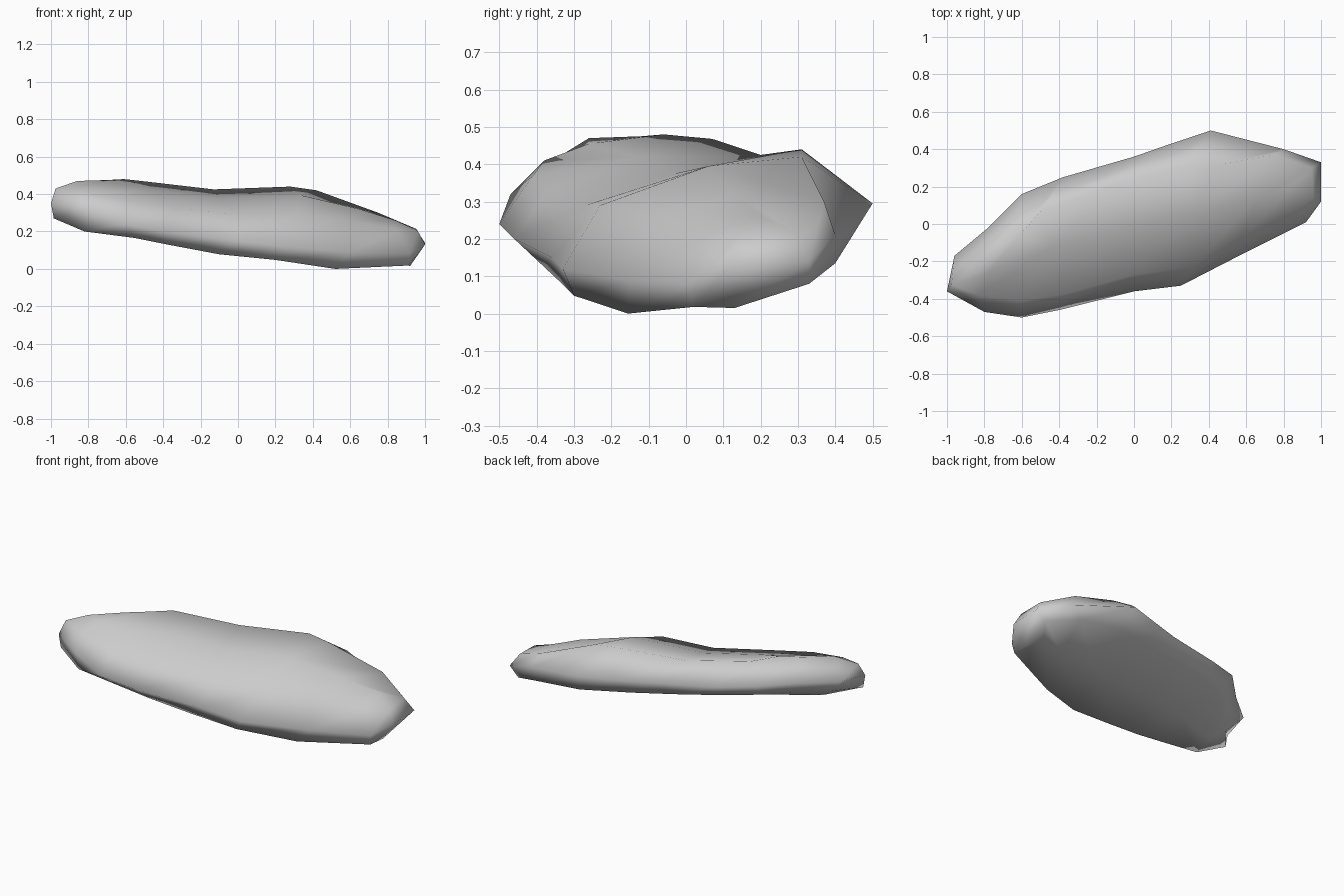
import bpy, bmesh

# Widest outline of the slab, counter-clockwise from the left tip
rim = [(-1, -.36, .35), (-.8, -.47, .32), (-.6, -.5, .24), (-.4, -.46, .2), (0, -.36, .15),
       (.25, -.33, .12), (.6, -.15, .09), (.92, .01, .08), (1, .12, .13), (1, .33, .14),
       (.8, .4, .21), (.41, .5, .295), (.2, .43, .3), (0, .36, .31), (-.38, .25, .34),
       (-.6, .16, .37), (-.78, -.02, .37), (-.96, -.17, .37)]

# Edge of the tilted upper face
upper = [(-.975, -.325, .43), (-.83, -.38, .41), (-.6, -.41, .37), (-.35, -.37, .33), (0, -.27, .29),
         (.32, -.23, .29), (.58, -.08, .26), (.85, .05, .21), (.96, .14, .205), (.95, .3, .215),
         (.75, .37, .3), (.42, .31, .42), (.28, .31, .44), (-.13, .2, .425), (-.5, .07, .468),
         (-.61, -.06, .48), (-.7, -.12, .475), (-.86, -.26, .47)]

# Edge of the underside
lower = [(-.985, -.36, .27), (-.82, -.42, .2), (-.55, -.41, .165), (-.35, -.38, .125), (-.1, -.33, .078),
         (.2, -.3, .048), (.52, -.155, 0), (.91, .02, .018), (.92, .13, .015), (.94, .33, .08),
         (.74, .4, .135), (.45, .42, .17), (.15, .34, .2), (-.1, .27, .23), (-.38, .17, .26),
         (-.57, .08, .28), (-.73, -.07, .28), (-.87, -.22, .27)]

# Midline of both broad faces, and the midline point each edge point joins to
spine_xy = [(-.78, -.26), (-.45, -.13), (-.1, -.03), (.33, .06), (.65, .13), (.84, .2)]
upper_z = [.455, .42, .375, .395, .32, .26]
lower_z = [.205, .175, .145, .095, .055, .045]
joins = [0, 0, 1, 1, 2, 3, 4, 5, 5, 5, 4, 3, 3, 2, 1, 1, 0, 0]

bm = bmesh.new()


def add_verts(points):
    return [bm.verts.new(p) for p in points]


def bridge(a, b):
    for i in range(len(a)):
        j = (i + 1) % len(a)
        bm.faces.new((a[i], a[j], b[j], b[i]))


def cap(ring, heights):
    spine = add_verts([(x, y, z) for (x, y), z in zip(spine_xy, heights)])
    for i in range(len(ring)):
        j = (i + 1) % len(ring)
        face = [ring[i], ring[j], spine[joins[j]]]
        if joins[i] != joins[j]:
            face.append(spine[joins[i]])
        bm.faces.new(face)


# Loft the sides and close both broad faces
rim_ring, top_ring, bottom_ring = add_verts(rim), add_verts(upper), add_verts(lower)
bridge(rim_ring, top_ring)
bridge(bottom_ring, rim_ring)
cap(top_ring, upper_z)
cap(bottom_ring, lower_z)
bmesh.ops.recalc_face_normals(bm, faces=bm.faces)

mesh = bpy.data.meshes.new("rock_slab")
bm.to_mesh(mesh)
bm.free()
for p in mesh.polygons:
    p.use_smooth = True
rock = bpy.data.objects.new("rock_slab", mesh)
bpy.context.collection.objects.link(rock)
